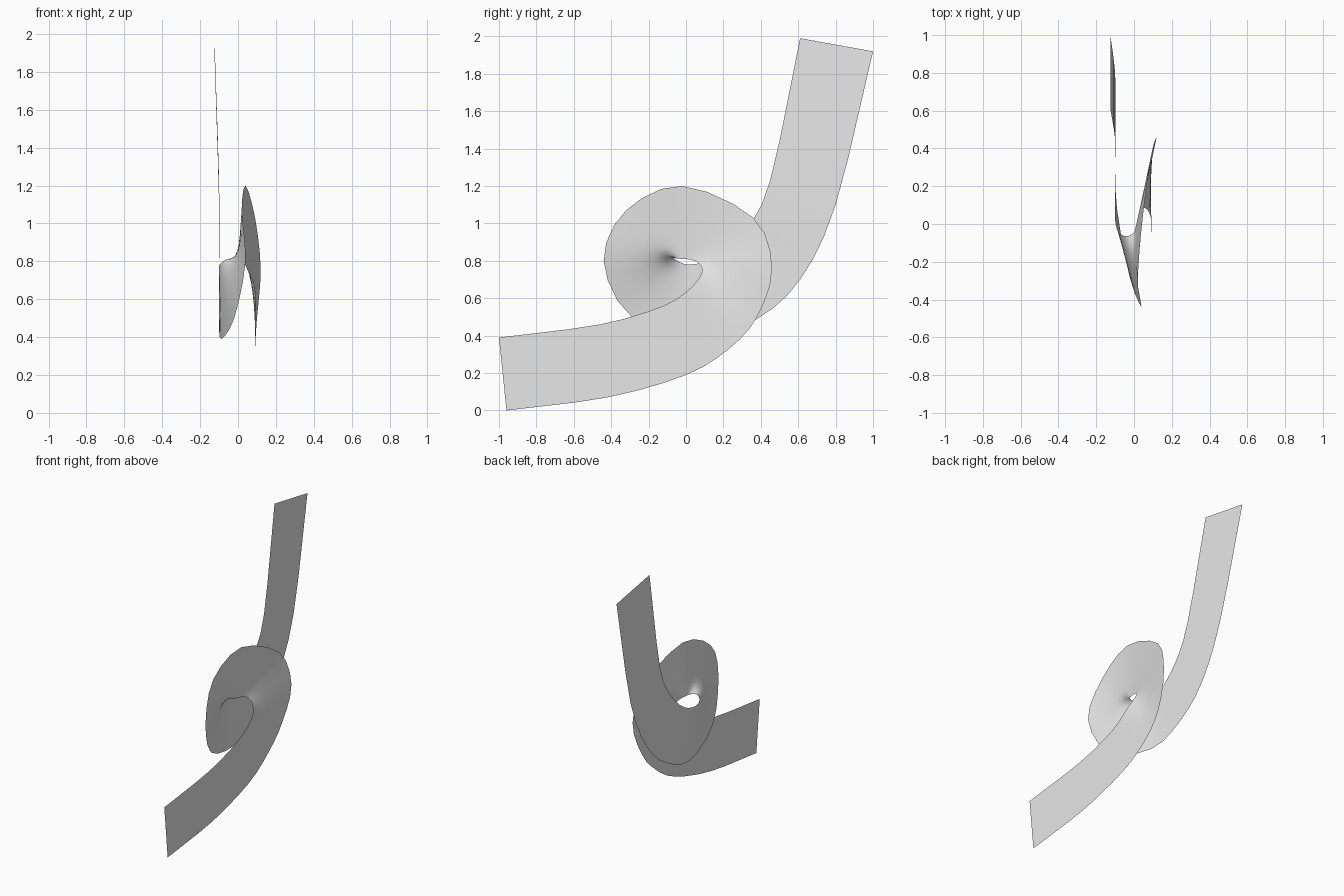
import bpy
import bmesh
from mathutils import Vector

# Remove the default cube only
cube = bpy.data.objects.get("Cube")
if cube:
    bpy.data.objects.remove(cube, do_unlink=True)

STEPS = 3    # spans between neighbouring stations
ACROSS = 8   # strips across the ribbon width


def make_material(name, colour):
    material = bpy.data.materials.new(name)
    material.use_nodes = True
    material.diffuse_color = colour
    for node in material.node_tree.nodes:
        if node.type == 'BSDF_PRINCIPLED':
            node.inputs["Base Color"].default_value = colour
    return material


def smooth_path(points):
    """Catmull-Rom path that passes through every given point."""
    pts = [Vector(p) for p in points]
    pts = [pts[0] * 2 - pts[1]] + pts + [pts[-1] * 2 - pts[-2]]
    path = []
    for a, b, c, d in zip(pts, pts[1:], pts[2:], pts[3:]):
        for i in range(STEPS):
            t = i / STEPS
            path.append(b + (c - a) * (t / 2)
                        + (a * 2 - b * 5 + c * 4 - d) * (t * t / 2)
                        + (b * 3 - a - c * 3 + d) * (t ** 3 / 2))
    path.append(pts[-2])
    return path


def loft_ribbon(name, rail_a, rail_b, material):
    """Stretch a thin sheet between two rails."""
    bm = bmesh.new()
    rows = []
    for a, b in zip(rail_a, rail_b):
        rows.append([bm.verts.new(a.lerp(b, j / ACROSS))
                     for j in range(ACROSS + 1)])
    for low, high in zip(rows, rows[1:]):
        for j in range(ACROSS):
            bm.faces.new((low[j], high[j], high[j + 1], low[j + 1]))
    mesh = bpy.data.meshes.new(name)
    bm.to_mesh(mesh)
    bm.free()
    mesh.materials.append(material)
    obj = bpy.data.objects.new(name, mesh)
    bpy.context.collection.objects.link(obj)
    bpy.ops.object.select_all(action='DESELECT')
    obj.select_set(True)
    bpy.context.view_layer.objects.active = obj
    bpy.ops.object.shade_smooth_by_angle(angle=1.2)
    return obj


# Outer rail: lower arm, around the wide loop, up the tall arm
outer = [
    (.09, -.96, 0), (.09, -.42, .07), (.09, 0, .19), (.09, .23, .33),
    (.1, .38, .5), (.12, .46, .76), (.09, .36, 1.03), (.04, -.02, 1.2),
    (.02, -.32, 1.07), (.04, -.44, .8), (-.02, -.29, .5), (-.09, .08, .39),
    (-.1, .38, .49), (-.1, .61, .7), (-.1, .8, 1.1), (-.125, 1, 1.92),
]

# Inner rail: same stations, tightening around the small eye of the loop
inner = [
    (.09, -1, .39), (.09, -.46, .46), (.09, -.12, .56), (.09, .03, .66),
    (.06, .085, .74), (.035, .07, .785), (.02, .03, .805), (.01, -.01, .81),
    (0, -.045, .812), (-.04, -.065, .815), (-.08, -.045, .8),
    (-.1, .02, .78), (-.1, .16, .82), (-.1, .32, .97), (-.1, .45, 1.23),
    (-.125, .61, 1.99),
]

grey = make_material("light grey", (.8, .8, .8, 1))
loft_ribbon("looped_ribbon", smooth_path(outer), smooth_path(inner), grey)
